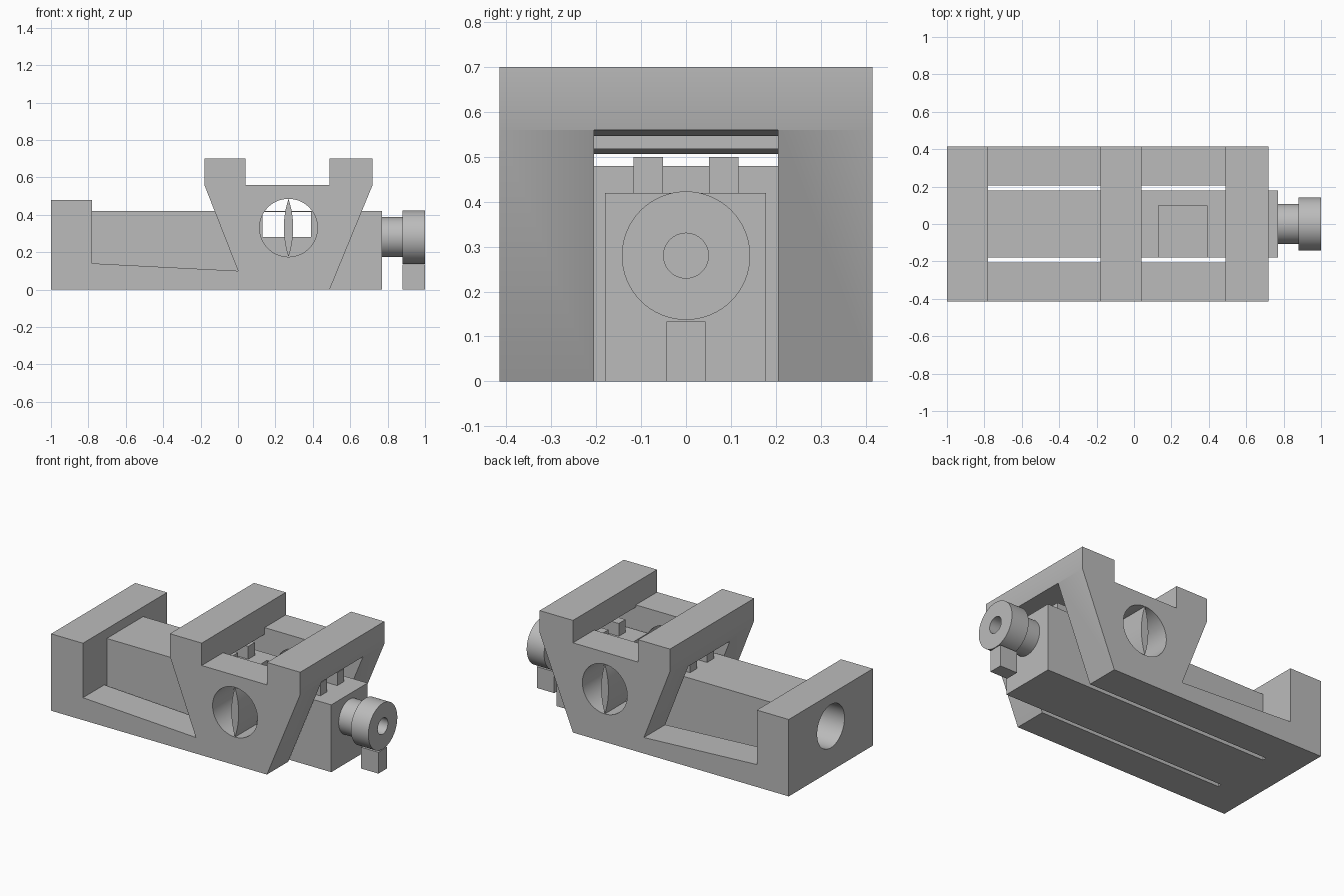
import bpy, bmesh, math
from mathutils import Matrix

if "Cube" in bpy.data.objects:
    bpy.data.objects.remove(bpy.data.objects["Cube"], do_unlink=True)

steel = bpy.data.materials.new("mid grey")
steel.use_nodes = True
steel.diffuse_color = (0.5, 0.5, 0.5, 1)
steel.node_tree.nodes["Principled BSDF"].inputs["Base Color"].default_value = (0.5, 0.5, 0.5, 1)


def finish(name, bm):
    bmesh.ops.recalc_face_normals(bm, faces=bm.faces)
    mesh = bpy.data.meshes.new(name)
    bm.to_mesh(mesh)
    bm.free()
    mesh.materials.append(steel)
    obj = bpy.data.objects.new(name, mesh)
    bpy.context.collection.objects.link(obj)
    return obj


def extrude_xz(name, points, y0, y1):
    """Extrude a side profile across the width."""
    bm = bmesh.new()
    face = bm.faces.new([bm.verts.new((x, y0, z)) for x, z in points])
    new = bmesh.ops.extrude_face_region(bm, geom=[face])["geom"]
    bmesh.ops.translate(bm, vec=(0, y1 - y0, 0),
                        verts=[v for v in new if isinstance(v, bmesh.types.BMVert)])
    return finish(name, bm)


def box(name, x0, x1, y0, y1, z0, z1):
    return extrude_xz(name, [(x0, z0), (x1, z0), (x1, z1), (x0, z1)], y0, y1)


def cylinder(name, radius, a, b, axis, centre):
    """Cylinder from a to b along X or Y; centre is (y, z) or (x, z)."""
    bm = bmesh.new()
    bmesh.ops.create_cone(bm, cap_ends=True, segments=64, radius1=radius,
                          radius2=radius, depth=b - a)
    mid = (a + b) / 2
    u, z = centre
    place = Matrix.Translation((mid, u, z) if axis == "X" else (u, mid, z))
    turn = Matrix.Rotation(math.pi / 2, 4, "Y" if axis == "X" else "X")
    bm.transform(place @ turn)
    return finish(name, bm)


def modify(obj, other, operation="DIFFERENCE"):
    other.hide_render = True
    mod = obj.modifiers.new("shape", "BOOLEAN")
    mod.operation = operation
    mod.solver = "EXACT"
    mod.object = other
    bpy.context.view_layer.objects.active = obj
    bpy.ops.object.modifier_apply(modifier=mod.name)
    bpy.data.objects.remove(other, do_unlink=True)


def smooth(obj):
    bpy.ops.object.select_all(action="DESELECT")
    obj.select_set(True)
    bpy.context.view_layer.objects.active = obj
    bpy.ops.object.shade_smooth_by_angle(angle=math.radians(30))


AXIS = (0, 0.28)      # screw axis in y, z
EYE = (0.27, 0.33)    # side hole centre in x, z

# Frame: side profile with a stepped end block and two raised jaws
frame = extrude_xz("frame", [
    (-1, 0), (0.49, 0), (0.72, 0.56), (0.72, 0.7), (0.49, 0.7), (0.49, 0.56),
    (0.04, 0.56), (0.04, 0.7), (-0.18, 0.7), (-0.18, 0.56), (0.0, 0.1),
    (-0.78, 0.14), (-0.78, 0.48), (-1, 0.48)], -0.415, 0.415)

# Central channel, with tilted undersides below the jaws and a gap between them
modify(frame, extrude_xz("channel_cutter", [
    (-0.78, -0.1), (1, -0.1), (1, 0.577), (0.49, 0.546), (0.49, 0.8),
    (0.04, 0.8), (0.04, 0.518), (-0.78, 0.468)], -0.205, 0.205))

# Side holes and end bore
modify(frame, cylinder("side_hole_cutter", 0.155, -0.6, 0.6, "Y", EYE))
modify(frame, cylinder("end_bore_cutter", 0.135, -1.1, -0.6, "X", AXIS))
smooth(frame)

# Thin lens-shaped posts standing in the side holes
half_w, half_h = 0.025, 0.155
radius = (half_h ** 2 + half_w ** 2) / (2 * half_w)
sweep = math.asin(half_h / radius)
lens = []
for side in (1, -1):
    for i in range(12):
        t = -sweep + 2 * sweep * i / 12
        lens.append((EYE[0] + side * (radius * math.cos(t) - radius + half_w),
                     EYE[1] + side * radius * math.sin(t)))
for name, y0, y1 in (("front_lens_post", -0.415, -0.205), ("back_lens_post", 0.205, 0.415)):
    smooth(extrude_xz(name, lens, y0, y1))

# Slider with bores and a cross window
slider = box("slider", -0.78, 0.77, -0.18, 0.178, 0, 0.42)
modify(slider, cylinder("bore_cutter", 0.05, -0.9, 0.9, "X", AXIS))
modify(slider, cylinder("spring_bore_cutter", 0.135, -0.9, -0.6, "X", AXIS))
modify(slider, box("window_cutter", 0.13, 0.39, -0.3, 0.3, 0.28, 0.5))
smooth(slider)
box("window_cover", 0.13, 0.39, 0.1, 0.178, 0.415, 0.42)

# Half sleeve lining the lower bore
sleeve = cylinder("half_sleeve", 0.05, -0.3, -0.1, "X", AXIS)
modify(sleeve, cylinder("sleeve_cutter", 0.03, -0.4, 0, "X", AXIS))
modify(sleeve, box("sleeve_top_cutter", -0.4, 0, -0.1, 0.1, 0.28, 0.4))
smooth(sleeve)

# Small tabs on top of the slider, in pairs under each jaw
for jaw, x0, x1 in (("left", -0.11, 0.035), ("right", 0.5, 0.65)):
    for row, y in (("front", -0.084), ("back", 0.084)):
        box(f"{row}_{jaw}_tab", x0, x1, y - 0.033, y + 0.033, 0.42, 0.5)

# Stepped knob with a through bore
knob = cylinder("knob", 0.143, 0.88, 1.0, "X", AXIS)
modify(knob, cylinder("knob_neck", 0.107, 0.77, 0.9, "X", AXIS), "UNION")
modify(knob, cylinder("knob_bore_cutter", 0.05, 0.7, 1.1, "X", AXIS))
smooth(knob)

# Foot block below the knob
box("knob_foot", 0.88, 1.0, -0.043, 0.043, 0, 0.133)
